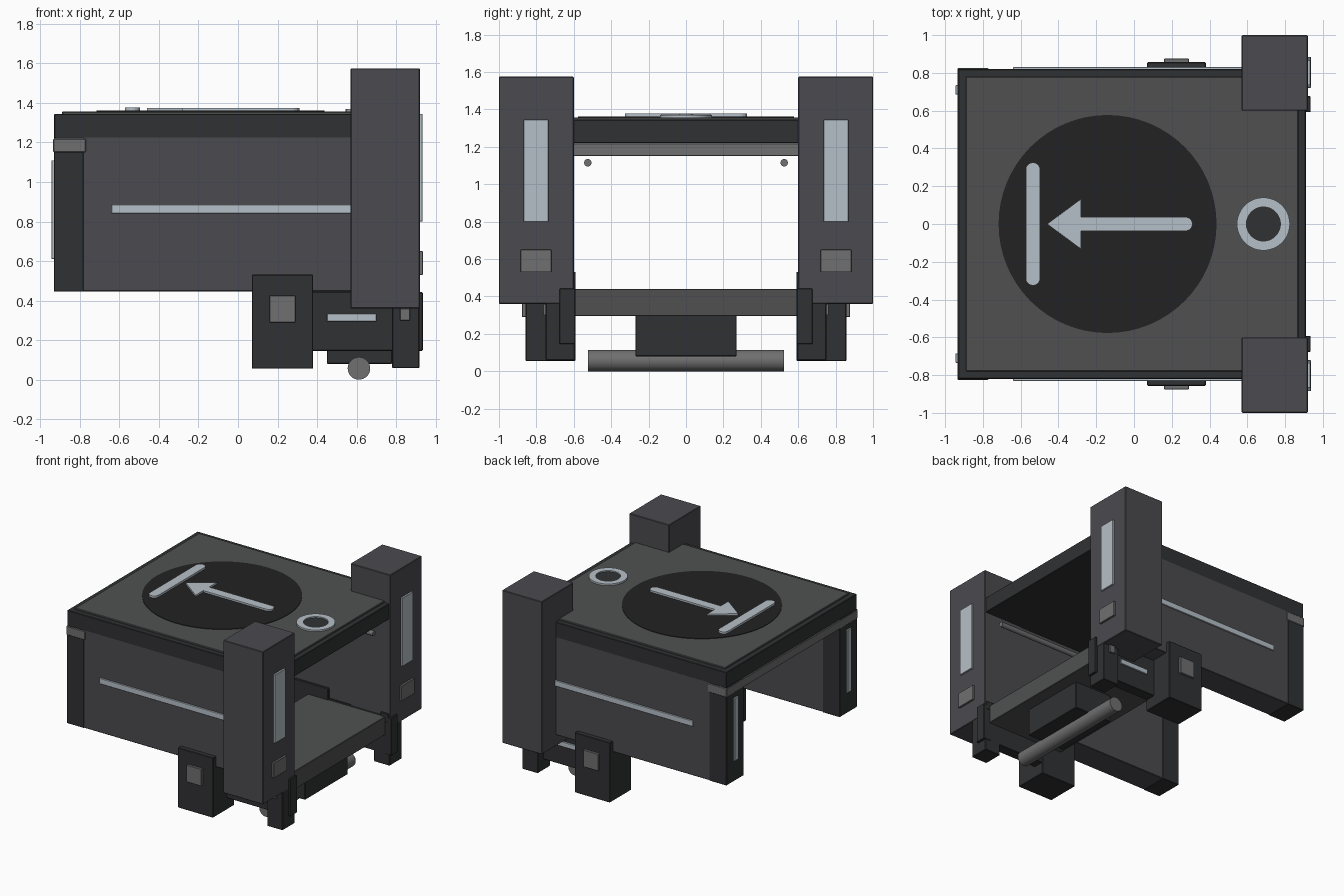
import bpy, bmesh, math
from mathutils import Matrix

if "Cube" in bpy.data.objects:
    bpy.data.objects.remove(bpy.data.objects["Cube"])


def material(name, r, g, b):
    m = bpy.data.materials.new(name)
    m.diffuse_color = (r, g, b, 1)
    m.use_nodes = True
    m.node_tree.nodes["Principled BSDF"].inputs["Base Color"].default_value = m.diffuse_color
    return m


DARK = material("dark_trim", 0.03, 0.031, 0.033)
WALL = material("wall_grey", 0.07, 0.07, 0.08)
PANEL = material("panel_grey", 0.08, 0.081, 0.081)
BLACK = material("disc_black", 0.016, 0.016, 0.017)
LIGHT = material("light_grey", 0.47, 0.53, 0.58)
METAL = material("metal_grey", 0.16, 0.16, 0.16)


def add_mesh(name, bm, mat, bevel=0.0):
    bmesh.ops.recalc_face_normals(bm, faces=bm.faces[:])
    me = bpy.data.meshes.new(name)
    bm.to_mesh(me)
    bm.free()
    me.materials.append(mat)
    ob = bpy.data.objects.new(name, me)
    bpy.context.collection.objects.link(ob)
    if bevel:
        mod = ob.modifiers.new("edge_bevel", 'BEVEL')
        mod.width, mod.segments = bevel, 1
    return ob


def box(name, x, y, z, mat, bevel=0.004):
    bm = bmesh.new()
    bmesh.ops.create_cube(bm, size=1)
    for v in bm.verts:
        for i, (lo, hi) in enumerate((x, y, z)):
            v.co[i] = hi if v.co[i] > 0 else lo
    return add_mesh(name, bm, mat, bevel)


def pair(name, x, y, z, mat, bevel=0.004):
    # same box on both sides of the y = 0 plane
    box("front_" + name, x, (-y[1], -y[0]), z, mat, bevel)
    box("back_" + name, x, y, z, mat, bevel)


def prism(name, pts, z0, z1, mat):
    bm = bmesh.new()
    f = bm.faces.new([bm.verts.new((px, py, z0)) for px, py in pts])
    ext = bmesh.ops.extrude_face_region(bm, geom=[f])
    for v in ext["geom"]:
        if isinstance(v, bmesh.types.BMVert):
            v.co.z = z1
    return add_mesh(name, bm, mat)


def smooth(ob):
    bpy.ops.object.select_all(action='DESELECT')
    bpy.context.view_layer.objects.active = ob
    ob.select_set(True)
    bpy.ops.object.shade_smooth_by_angle()


def cylinder(name, center, r, length, axis, mat, sides=32):
    bm = bmesh.new()
    rot = {'X': Matrix.Rotation(math.pi / 2, 4, 'Y'),
           'Y': Matrix.Rotation(math.pi / 2, 4, 'X'),
           'Z': Matrix.Identity(4)}[axis]
    bmesh.ops.create_cone(bm, cap_ends=True, segments=sides, radius1=r, radius2=r,
                          depth=length, matrix=Matrix.Translation(center) @ rot)
    ob = add_mesh(name, bm, mat)
    smooth(ob)
    return ob


def arc(cx, cy, r, a0, a1, n=8):
    return [(cx + r * math.cos(math.radians(a0 + (a1 - a0) * i / n)),
             cy + r * math.sin(math.radians(a0 + (a1 - a0) * i / n))) for i in range(n + 1)]


# Roof slab and inset top panel
box("roof_slab", (-.93, .91), (-.82, .82), (1.22, 1.345), DARK)
box("roof_panel", (-.89, .87), (-.78, .78), (1.33, 1.357), PANEL)

# Round pad with arrow and stop bar
cylinder("roof_disc", (-.14, 0, 1.355), .577, .012, 'Z', BLACK, 64)
arrow = [(-.46, 0), (-.28, -.133), (-.28, -.037)]
arrow += arc(.273, 0, .037, -90, 90) + [(-.28, .037), (-.28, .133)]
prism("arrow_mark", arrow, 1.355, 1.375, LIGHT)
bar = arc(-.535, .288, .038, 0, 180) + arc(-.535, -.288, .038, 180, 360)
prism("stop_bar_mark", bar, 1.355, 1.377, LIGHT)

# Ring dial on the roof
bm = bmesh.new()
n = 48
rings = [[bm.verts.new((.685 + r * math.cos(2 * math.pi * i / n),
                        r * math.sin(2 * math.pi * i / n), z)) for i in range(n)]
         for r, z in ((.14, 1.35), (.14, 1.37), (.09, 1.37), (.09, 1.35))]
for k in range(4):
    a, b = rings[k], rings[(k + 1) % 4]
    for i in range(n):
        j = (i + 1) % n
        bm.faces.new((a[i], a[j], b[j], b[i]))
smooth(add_mesh("dial_ring", bm, LIGHT))
cylinder("dial_center", (.685, 0, 1.355), .092, .012, 'Z', DARK, 48)

# Side walls, end caps and light strips
pair("wall", (-.925, .6), (.605, .82), (.447, 1.23), WALL)
pair("wall_end_cap", (-.932, -.78), (.602, .822), (.445, 1.225), DARK)
pair("wall_end_strip", (-.944, -.925), (.685, .735), (.61, 1.11), LIGHT, .002)
pair("wall_side_strip", (-.64, .6), (.81, .83), (.84, .885), LIGHT, .002)
box("end_crossbar", (-.935, -.77), (-.826, .826), (1.15, 1.22), METAL)

# Corner posts with front lights
pair("post", (.57, .92), (.6, 1.0), (.36, 1.575), WALL)
pair("post_light", (.91, .934), (.735, .868), (.8, 1.345), LIGHT, .002)
pair("post_badge", (.91, .936), (.72, .885), (.53, .65), METAL, .002)

# Inner guide rails
for side, s in (("front", -1), ("back", 1)):
    cylinder(side + "_guide_rail", (.03, s * .525, 1.115), .02, 1.6, 'X', METAL, 16)

# Lower shelf, side rails and feet
box("shelf", (.2, .88), (-.61, .61), (.295, .44), PANEL)
pair("shelf_side_rail", (.3, .9), (.595, .68), (.145, .445), DARK)
pair("shelf_end_plate", (.87, .935), (.592, .677), (.145, .443), DARK)
pair("shelf_end_tab", (.84, .91), (.59, .68), (.4, .47), DARK)
pair("rail_light", (.45, .7), (.67, .692), (.295, .335), LIGHT, .002)
pair("outer_leg", (.78, .918), (.595, .75), (.058, .37), DARK)
pair("outer_leg_badge", (.82, .87), (.74, .765), (.3, .36), METAL, .002)
pair("hinge_block", (.07, .38), (.59, .857), (.055, .532), DARK)
pair("hinge_badge", (.16, .29), (.85, .876), (.29, .425), METAL, .002)

# Roller and its housing
box("roller_housing", (.45, .78), (-.27, .27), (.08, .3), DARK)
cylinder("roller", (.612, 0, .057), .057, 1.05, 'Y', METAL, 32)
